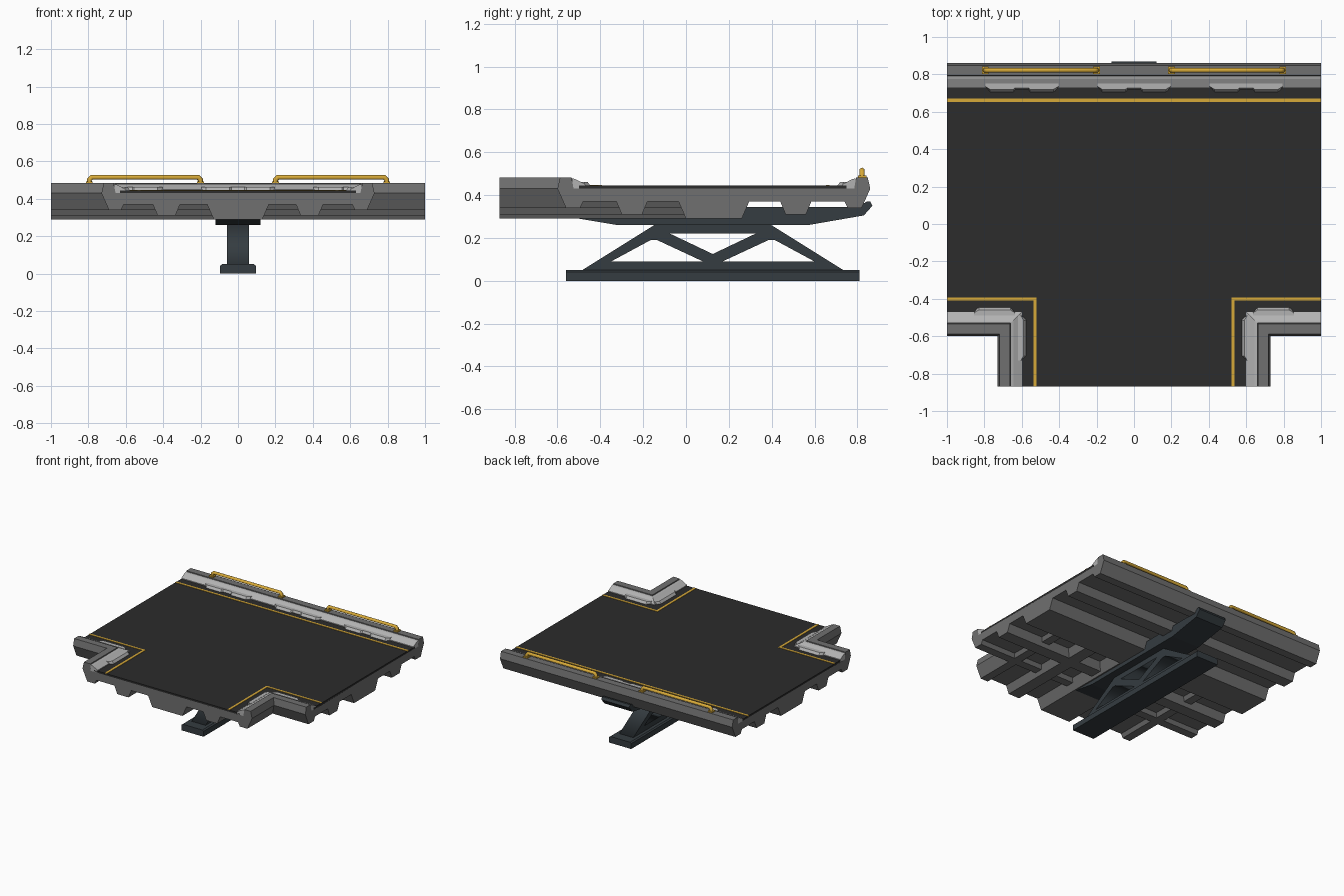
import bpy, bmesh
from math import radians

if "Cube" in bpy.data.objects:
    bpy.data.objects.remove(bpy.data.objects["Cube"])


def material(name, rgb):
    m = bpy.data.materials.new(name)
    m.diffuse_color = (*rgb, 1)
    m.use_nodes = True
    m.node_tree.nodes["Principled BSDF"].inputs["Base Color"].default_value = m.diffuse_color
    return m


BODY = material("body_grey", (0.16, 0.16, 0.16))
TRIM = material("light_trim", (0.45, 0.45, 0.45))
DARK = material("dark_floor", (0.025, 0.025, 0.025))
GOLD = material("yellow", (0.68, 0.40, 0.04))
STEEL = material("support_steel", (0.035, 0.045, 0.052))


def loft(name, rings, mat):
    """Solid skinned through a row of equal point rings, with end caps."""
    bm = bmesh.new()
    vs = [[bm.verts.new(p) for p in ring] for ring in rings]
    n = len(rings[0])
    for a, b in zip(vs, vs[1:]):
        for i in range(n):
            j = (i + 1) % n
            bm.faces.new((a[i], a[j], b[j], b[i]))
    bm.faces.new(vs[0])
    bm.faces.new(vs[-1])
    bmesh.ops.recalc_face_normals(bm, faces=bm.faces)
    me = bpy.data.meshes.new(name)
    bm.to_mesh(me)
    bm.free()
    me.materials.append(mat)
    ob = bpy.data.objects.new(name, me)
    bpy.context.collection.objects.link(ob)
    return ob


def prism_x(name, prof, x0, x1, mat):
    return loft(name, [[(x, y, z) for y, z in prof] for x in (x0, x1)], mat)


def prism_z(name, plan, z0, z1, mat):
    return loft(name, [[(x, y, z) for x, y in plan] for z in (z0, z1)], mat)


def box(name, x0, x1, y0, y1, z0, z1, mat):
    return prism_z(name, [(x0, y0), (x1, y0), (x1, y1), (x0, y1)], z0, z1, mat)


def to_mesh(ob):
    bpy.ops.object.select_all(action='DESELECT')
    ob.select_set(True)
    bpy.context.view_layer.objects.active = ob
    bpy.ops.object.convert(target='MESH')


# Ribbed deck bodies: the same ribbed section crosses in two directions
half = [(.13, .29), (.165, .37), (.31, .37), (.335, .31), (.43, .31), (.455, .37),
        (.61, .37), (.625, .34), (.69, .34), (.73, .43)]
section = [(-d, z) for d, z in reversed(half)] + half
prism_x("main_deck", [(d + .13, z) for d, z in section], -1, 1, BODY)
loft("branch_deck", [[(d, y, z) for d, z in section] for y in (-.87, .12)], BODY)

# T-shaped floor plate
prism_z("floor_plate", [(-1, .75), (-1, -.50), (-.63, -.50), (-.63, -.87),
                        (.63, -.87), (.63, -.50), (1, -.50), (1, .75)], .425, .444, DARK)

# Curbs and sloped inner trim: (distance from deck edge, height)
curb = [(0, .43), (.012, .483), (.066, .483), (.075, .43)]
trim = [(.07, .43), (.07, .478), (.085, .474), (.13, .45), (.13, .43)]
for label, prof, mat in (("curb", curb, BODY), ("trim", trim, TRIM)):
    loft("back_" + label, [[(x, .86 - d, z) for d, z in prof] for x in (-1, 1)], mat)
    for s, side in ((-1, "left"), (1, "right")):
        loft(f"{side}_corner_{label}",
             [[(s, -.60 + d, z) for d, z in prof],
              [(s * (.73 - d), -.60 + d, z) for d, z in prof],
              [(s * (.73 - d), -.87, z) for d, z in prof]], mat)


# Bevelled kick plates standing out from the trim
def kick_plate(name, place, hw, notch):
    edge = [(-hw, 0), (-hw + .025, .03)]
    if notch:
        edge += [(-.045, .03), (-.035, .014), (.035, .014), (.045, .03)]
    edge += [(hw - .025, .03), (hw, 0)]
    back = [(hw, -.03), (-hw, -.03)]
    rings = [[(*place(u, e), .435) for u, e in edge + back],
             [(*place(u, e * .5 - .005), .462) for u, e in edge + back]]
    loft(name, rings, TRIM)


for i, cx in enumerate((-.6, 0, .6)):
    kick_plate(f"back_kick_plate_{i}", lambda u, e: (cx + u, .73 - e), .195, True)
for s in (-1, 1):
    kick_plate("front_kick_plate", lambda u, e: (s * (.745 + u), -.47 + e), .11, False)
    kick_plate("branch_kick_plate", lambda u, e: (s * (.60 - e), -.61 + u), .12, False)

# Yellow floor markings
box("back_floor_line", -1, 1, .653, .67, .44, .447, GOLD)
for s in (-1, 1):
    prism_z("corner_floor_line", [(s * x, y) for x, y in (
        (1, -.392), (.52, -.392), (.52, -.87), (.538, -.87), (.538, -.408), (1, -.408))],
        .44, .447, GOLD)

# Yellow handrails on the back curb
for s in (-1, 1):
    cu = bpy.data.curves.new("handrail", 'CURVE')
    cu.dimensions = '3D'
    cu.bevel_depth = .014
    cu.bevel_resolution = 1
    cu.use_fill_caps = True
    pts = [(.2, .475), (.2, .502), (.213, .515), (.782, .515), (.795, .502), (.795, .475)]
    sp = cu.splines.new('POLY')
    sp.points.add(len(pts) - 1)
    for p, (x, z) in zip(sp.points, pts):
        p.co = (s * x, .822, z, 1)
    cu.materials.append(GOLD)
    rail = bpy.data.objects.new("handrail", cu)
    bpy.context.collection.objects.link(rail)
    to_mesh(rail)
    for x in (.2, .795):
        box("handrail_foot", s * x - .018, s * x + .018, .802, .842, .478, .492, GOLD)

# Cradle beam under the deck with an upturned back end
prism_x("cradle_beam", [(-.50, .29), (-.32, .26), (.57, .26), (.83, .305), (.87, .35),
                        (.86, .37), (.845, .37), (.80, .345), (-.50, .345)], -.12, .12, STEEL)

# Truss stand: one outline with three triangular openings
cu = bpy.data.curves.new("truss_stand", 'CURVE')
cu.dimensions = '2D'
cu.fill_mode = 'BOTH'
cu.extrude = .06
left_hole = [(-.35, .09), (-.165, .19), (-.135, .19), (.08, .09)]
for loop in ([(-.50, .04), (-.14, .265), (.39, .265), (.75, .04)], left_hole,
             [(.25 - y, z) for y, z in left_hole],
             [(-.075, .22), (.325, .22), (.125, .125)]):
    sp = cu.splines.new('POLY')
    sp.points.add(len(loop) - 1)
    sp.use_cyclic_u = True
    for p, (y, z) in zip(sp.points, loop):
        p.co = (y, z, 0, 1)
cu.materials.append(STEEL)
truss = bpy.data.objects.new("truss_stand", cu)
truss.rotation_euler = (radians(90), 0, radians(90))
bpy.context.collection.objects.link(truss)
to_mesh(truss)

# Base foot with chamfered top edges
foot = [(-.095, 0), (.095, 0), (.095, .042), (.085, .05), (-.085, .05), (-.095, .042)]
loft("base_foot", [[(x, y, z) for x, z in foot] for y in (-.56, .81)], STEEL)
